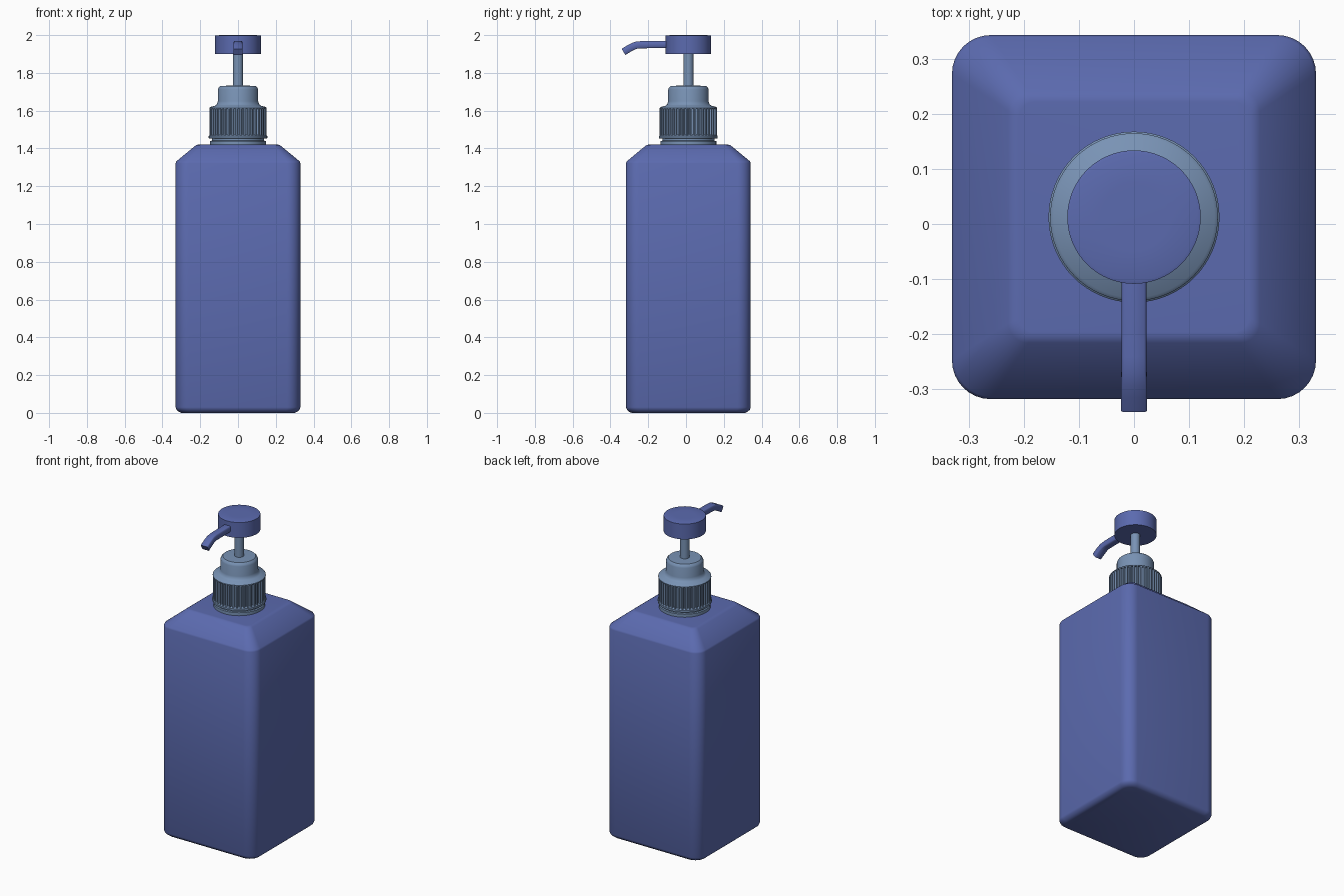
import bpy, bmesh
from math import sin, cos, pi, radians
from mathutils import Vector

if "Cube" in bpy.data.objects:
    bpy.data.objects.remove(bpy.data.objects["Cube"])

CY = 0.0125  # bottle axis in y


def material(name, rgb):
    m = bpy.data.materials.new(name)
    m.diffuse_color = (*rgb, 1)
    m.use_nodes = True
    m.node_tree.nodes["Principled BSDF"].inputs["Base Color"].default_value = m.diffuse_color
    return m


BLUE = material("blue_plastic", (0.105, 0.145, 0.43))
SLATE = material("slate_plastic", (0.19, 0.29, 0.46))


def loft(name, rings, mat, angle=35):
    """Skin a stack of equal-length point rings and cap both ends."""
    bm = bmesh.new()
    loops = [[bm.verts.new(p) for p in ring] for ring in rings]
    n = len(loops[0])
    for a, b in zip(loops, loops[1:]):
        for i in range(n):
            j = (i + 1) % n
            bm.faces.new((a[i], a[j], b[j], b[i]))
    bm.faces.new(loops[0][::-1])
    bm.faces.new(loops[-1])
    bmesh.ops.recalc_face_normals(bm, faces=bm.faces)
    me = bpy.data.meshes.new(name)
    bm.to_mesh(me)
    bm.free()
    ob = bpy.data.objects.new(name, me)
    bpy.context.collection.objects.link(ob)
    me.materials.append(mat)
    bpy.context.view_layer.objects.active = ob
    ob.select_set(True)
    bpy.ops.object.shade_smooth_by_angle(angle=radians(angle))
    ob.select_set(False)
    return ob


def rounded_square(h, r, z, steps=8):
    pts = []
    for k, (sx, sy) in enumerate(((1, 1), (-1, 1), (-1, -1), (1, -1))):
        for s in range(steps + 1):
            a = (k + s / steps) * pi / 2
            pts.append((sx * (h - r) + r * cos(a), CY + sy * (h - r) + r * sin(a), z))
    return pts


def lathe(name, profile, mat, n=64):
    rings = [[(r * cos(2 * pi * i / n), CY + r * sin(2 * pi * i / n), z)
              for i in range(n)] for r, z in profile]
    return loft(name, rings, mat)


# Bottle body with chamfered shoulder
loft("bottle_body", [rounded_square(*p) for p in (
    (0.300, 0.055, 0.0), (0.312, 0.062, 0.005), (0.325, 0.068, 0.016), (0.33, 0.07, 0.03),
    (0.33, 0.07, 1.322), (0.326, 0.069, 1.332), (0.228, 0.036, 1.413),
    (0.219, 0.03, 1.419), (0.209, 0.03, 1.42))], BLUE)

# Neck and tamper ring
lathe("neck_ring", [(0.148, 1.41), (0.148, 1.439), (0.138, 1.441), (0.138, 1.453),
                    (0.155, 1.454), (0.155, 1.466), (0.145, 1.475)], SLATE)

# Ribbed collar
RIBS = 44


def rib_ring(z):
    pts = []
    for i in range(RIBS):
        for f, r in ((0.0, 0.143), (0.35, 0.143), (0.5, 0.152), (0.85, 0.152)):
            a = 2 * pi * (i + f) / RIBS
            pts.append((r * cos(a), CY + r * sin(a), z))
    return pts


loft("ribbed_collar", [rib_ring(1.465), rib_ring(1.612)], SLATE, 20)

# Collar cap
lathe("collar_cap", [(0.152, 1.608), (0.152, 1.614), (0.146, 1.620), (0.122, 1.626),
                     (0.112, 1.634), (0.107, 1.65), (0.107, 1.712), (0.103, 1.722),
                     (0.094, 1.731), (0.03, 1.733)], SLATE)

# Pump stem and head
lathe("pump_stem", [(0.027, 1.72), (0.027, 1.91)], SLATE, 32)
lathe("pump_head", [(0.121, 1.9), (0.121, 1.997), (0.115, 1.999), (0.06, 2.0)], BLUE)

# Spout: bevelled box section swept along a drooping path
path = [(-0.09, 1.951), (-0.24, 1.949), (-0.265, 1.946), (-0.285, 1.938),
        (-0.305, 1.927), (-0.331, 1.911)]
rings = []
for i, (y, z) in enumerate(path):
    a, b = path[max(i - 1, 0)], path[min(i + 1, len(path) - 1)]
    t = Vector((0, b[0] - a[0], b[1] - a[1])).normalized()
    up = Vector((1, 0, 0)).cross(t)
    w, h, c = 0.0225 + 0.0015 * (i > 2), 0.019, 0.004
    sec = [(w, h - c), (w - c, h), (c - w, h), (-w, h - c),
           (-w, c - h), (c - w, -h), (w - c, -h), (w, c - h)]
    rings.append([Vector((0, y, z)) + Vector((u, 0, 0)) + up * v for u, v in sec])
loft("spout", rings, BLUE, 50)
